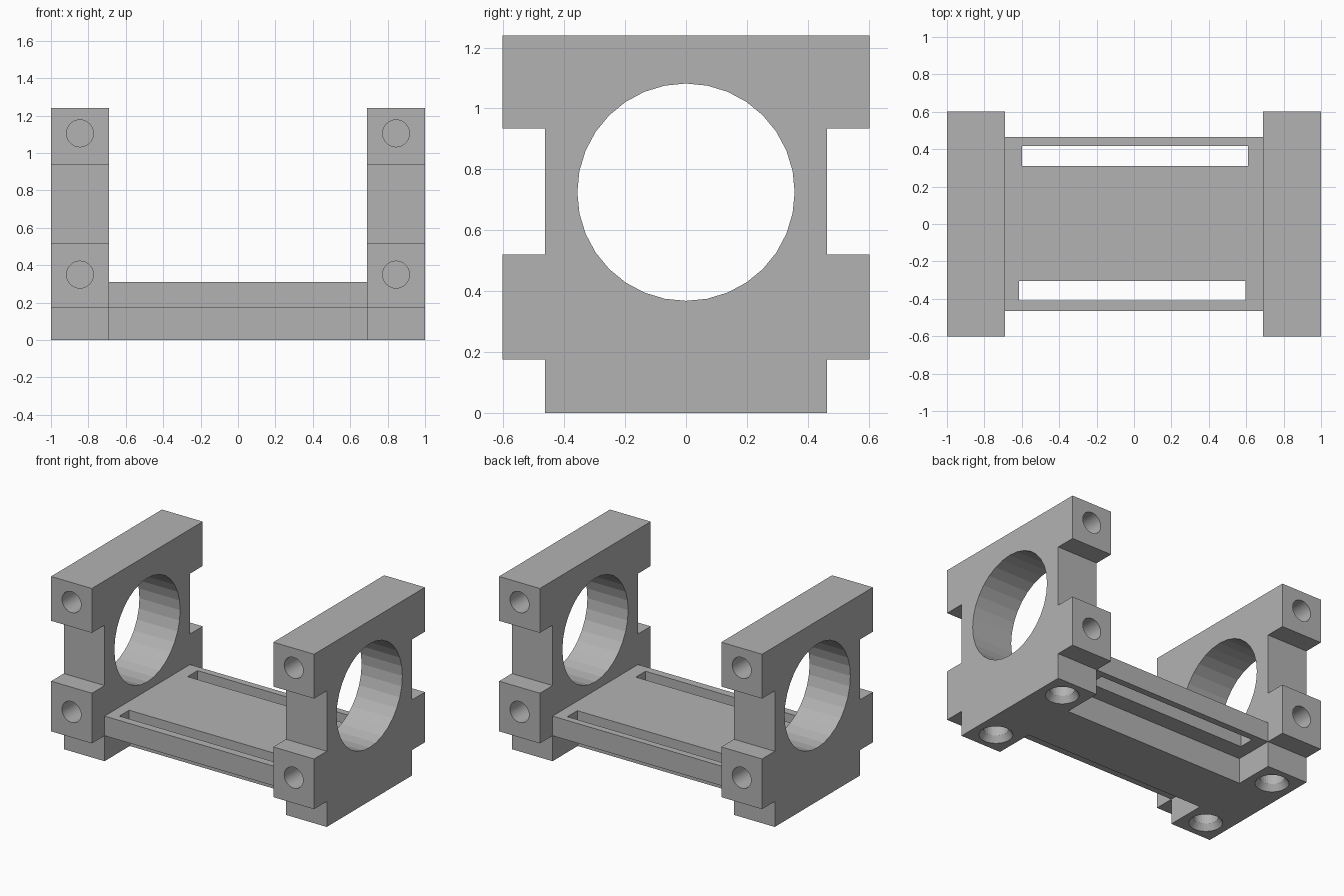
import bpy
import bmesh
from math import cos, sin, pi
from mathutils import Matrix

if "Cube" in bpy.data.objects:
    bpy.data.objects.remove(bpy.data.objects["Cube"], do_unlink=True)

grey = bpy.data.materials.new("plain grey")
grey.use_nodes = True
colour = (0.45, 0.45, 0.45, 1)
grey.diffuse_color = colour
grey.node_tree.nodes["Principled BSDF"].inputs["Base Color"].default_value = colour


def finish(name, bm):
    bmesh.ops.recalc_face_normals(bm, faces=bm.faces)
    mesh = bpy.data.meshes.new(name)
    bm.to_mesh(mesh)
    bm.free()
    mesh.materials.append(grey)
    obj = bpy.data.objects.new(name, mesh)
    bpy.context.collection.objects.link(obj)
    return obj


def prism(name, half, x0, x1):
    """Extrude a y-z outline, given as its +y half from bottom to top, along x."""
    outline = half + [(-y, z) for y, z in reversed(half)]
    bm = bmesh.new()
    face = bm.faces.new([bm.verts.new((x0, y, z)) for y, z in outline])
    extruded = bmesh.ops.extrude_face_region(bm, geom=[face])["geom"]
    moved = [v for v in extruded if isinstance(v, bmesh.types.BMVert)]
    bmesh.ops.translate(bm, verts=moved, vec=(x1 - x0, 0, 0))
    return finish(name, bm)


def lathe(name, profile, matrix, sides=32):
    """Stack rings of (radius, height) into a closed turned solid."""
    bm = bmesh.new()
    rings = [[bm.verts.new((r * sin(2 * pi * i / sides), r * cos(2 * pi * i / sides), h))
              for i in range(sides)] for r, h in profile]
    for a, b in zip(rings, rings[1:]):
        for i in range(sides):
            j = (i + 1) % sides
            bm.faces.new((a[i], a[j], b[j], b[i]))
    bm.faces.new(rings[0])
    bm.faces.new(rings[-1])
    bm.transform(matrix)
    return finish(name, bm)


def box(name, x0, x1, y0, y1, z0, z1):
    bm = bmesh.new()
    bmesh.ops.create_cube(bm, size=1)
    bm.transform(Matrix.Translation(((x0 + x1) / 2, (y0 + y1) / 2, (z0 + z1) / 2))
                 @ Matrix.Diagonal((x1 - x0, y1 - y0, z1 - z0, 1)))
    return finish(name, bm)


def cut(target, cutter):
    cutter.hide_render = True
    mod = target.modifiers.new("cut", "BOOLEAN")
    mod.operation = "DIFFERENCE"
    mod.solver = "EXACT"
    mod.object = cutter
    bpy.context.view_layer.objects.active = target
    bpy.ops.object.modifier_apply(modifier=mod.name)
    bpy.data.objects.remove(cutter, do_unlink=True)


INNER, OUTER = 0.69, 1.0
MID = (INNER + OUTER) / 2
WAIST, LUG = 0.464, 0.602
STEP = 0.175

# End brackets: notched outline, large bore, bolt holes in the lugs and feet
bracket_half = [(WAIST, 0), (WAIST, STEP), (LUG, STEP), (LUG, 0.52),
                (WAIST, 0.52), (WAIST, 0.935), (LUG, 0.935), (LUG, 1.24)]
foot_hole = [(0.115, -0.015), (0.078, 0.04), (0.078, 0.14), (0.05, 0.14), (0.05, 0.35)]

for side, label in ((1, "left"), (-1, "right")):
    bracket = prism(label + "_bracket", bracket_half, side * INNER, side * OUTER)
    along_x = Matrix.Translation((side * MID, 0, 0.725)) @ Matrix.Rotation(pi / 2, 4, "Y")
    cut(bracket, lathe("bore_cutter", [(0.357, -0.3), (0.357, 0.3)], along_x))
    for end in (1, -1):
        for z in (0.35, 1.105):
            inward = (Matrix.Translation((side * MID, end * LUG, z))
                      @ Matrix.Rotation(end * pi / 2, 4, "X"))
            cut(bracket, lathe("lug_cutter", [(0.072, -0.1), (0.072, 0.34)], inward))
        cut(bracket, lathe("foot_cutter", foot_hole,
                           Matrix.Translation((side * MID, end * 0.318, 0))))

# Base plate: wide deck on a narrow central rib, with two long slots
base_half = [(0.19, 0), (0.19, STEP), (WAIST, STEP), (WAIST, 0.31)]
base = prism("base_plate", base_half, -INNER, INNER)
cut(base, box("back_slot_cutter", -0.6, 0.61, 0.31, 0.418, 0.1, 0.4))
cut(base, box("front_slot_cutter", -0.615, 0.595, -0.41, -0.305, 0.1, 0.4))
